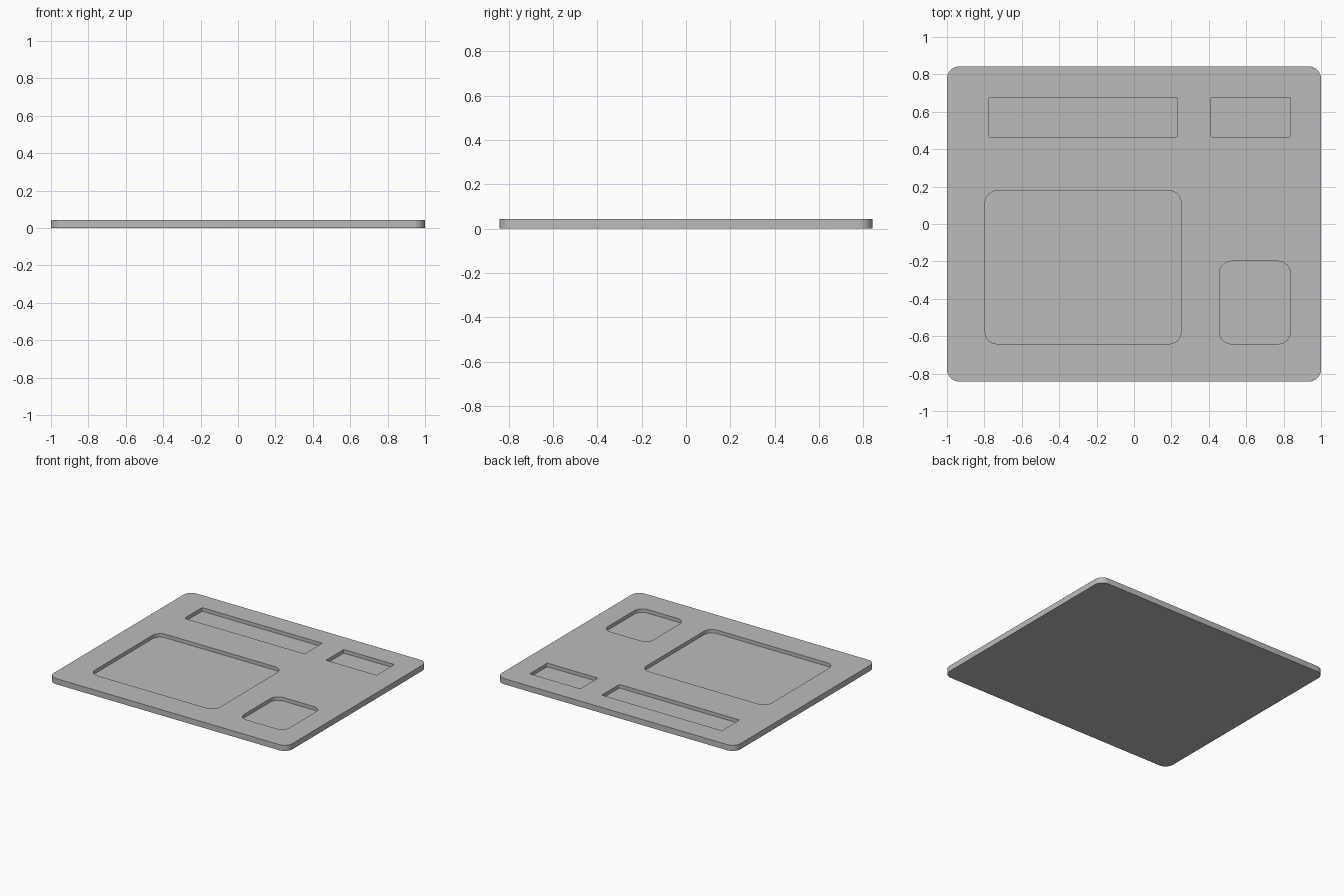
import bpy
import bmesh
from math import cos, sin, pi, radians

cube = bpy.data.objects.get("Cube")
if cube:
    bpy.data.objects.remove(cube, do_unlink=True)

THICKNESS = 0.043
POCKET_FLOOR = 0.016

grey = bpy.data.materials.new("plain grey")
grey.use_nodes = True
colour = (0.5, 0.5, 0.5, 1)
grey.diffuse_color = colour
grey.node_tree.nodes["Principled BSDF"].inputs["Base Color"].default_value = colour


def rounded_block(name, x0, x1, y0, y1, z0, z1, radius, steps=8):
    """Rounded rectangle extruded upwards from z0 to z1."""
    bm = bmesh.new()
    corners = [(x1 - radius, y1 - radius), (x0 + radius, y1 - radius),
               (x0 + radius, y0 + radius), (x1 - radius, y0 + radius)]
    outline = []
    for i, (cx, cy) in enumerate(corners):
        for s in range(steps + 1):
            a = (i + s / steps) * pi / 2
            outline.append(bm.verts.new((cx + radius * cos(a), cy + radius * sin(a), z0)))
    base = bm.faces.new(outline)
    top = bmesh.ops.extrude_face_region(bm, geom=[base], use_keep_orig=True)["geom"]
    for v in top:
        if isinstance(v, bmesh.types.BMVert):
            v.co.z = z1
    bmesh.ops.recalc_face_normals(bm, faces=bm.faces)
    mesh = bpy.data.meshes.new(name)
    bm.to_mesh(mesh)
    bm.free()
    mesh.materials.append(grey)
    obj = bpy.data.objects.new(name, mesh)
    bpy.context.collection.objects.link(obj)
    return obj


# Main plate
plate = rounded_block("tray_plate", -1, 1, -0.842, 0.842, 0, THICKNESS, 0.065)

# Recessed pockets: x range, y range, corner radius
pockets = {
    "long_slot": (-0.775, 0.232, 0.466, 0.677, 0.006),
    "short_slot": (0.412, 0.836, 0.466, 0.677, 0.006),
    "large_pocket": (-0.796, 0.252, -0.641, 0.178, 0.065),
    "small_pocket": (0.456, 0.836, -0.641, -0.199, 0.065),
}
bpy.context.view_layer.objects.active = plate
for name, (x0, x1, y0, y1, radius) in pockets.items():
    cutter = rounded_block(name + "_cutter", x0, x1, y0, y1,
                           POCKET_FLOOR, THICKNESS + 0.1, radius)
    cutter.hide_render = True
    cut = plate.modifiers.new(name, "BOOLEAN")
    cut.operation = "DIFFERENCE"
    cut.solver = "EXACT"
    cut.object = cutter
    bpy.ops.object.modifier_apply(modifier=cut.name)
    bpy.data.objects.remove(cutter, do_unlink=True)

# Smooth corners, crisp rims
bpy.ops.object.select_all(action="DESELECT")
plate.select_set(True)
bpy.ops.object.shade_smooth_by_angle(angle=radians(30))
